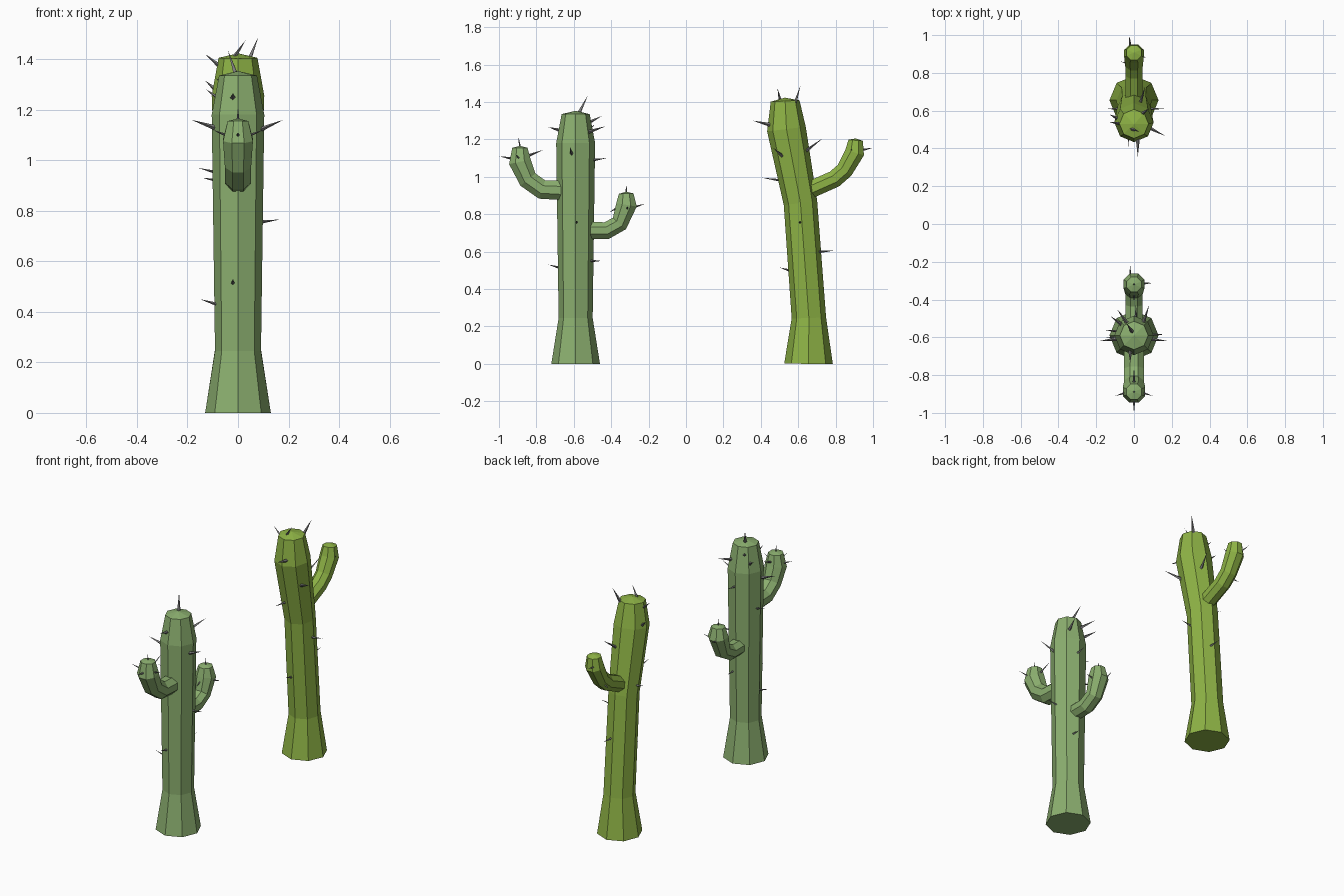
import bpy, bmesh, math
from mathutils import Vector


def material(name, rgb):
    m = bpy.data.materials.new(name)
    m.diffuse_color = (*rgb, 1)
    return m


SAGE = material("sage_green", (0.26, 0.43, 0.16))
LIME = material("lime_green", (0.27, 0.45, 0.06))
GREY = material("spine_grey", (0.2, 0.2, 0.2))


def finish(bm, name, mat):
    bmesh.ops.recalc_face_normals(bm, faces=bm.faces)
    me = bpy.data.meshes.new(name)
    bm.to_mesh(me)
    bm.free()
    me.materials.append(mat)
    ob = bpy.data.objects.new(name, me)
    bpy.context.collection.objects.link(ob)
    return ob


def stem(name, path, mat, phase=0.0, cap=0.018, sides=8):
    """Faceted tube along (y, z, radius) points, with a shallow pointed cap."""
    bm = bmesh.new()
    pts = [Vector((0, y, z)) for y, z, r in path]
    rings = []
    for i, p in enumerate(pts):
        t = Vector((0, 0, 0))
        if i > 0:
            t += (p - pts[i - 1]).normalized()
        if i < len(pts) - 1:
            t += (pts[i + 1] - p).normalized()
        t.normalize()
        u, n = Vector((1, 0, 0)), Vector((0, t.z, -t.y))
        ring = []
        for k in range(sides):
            a = math.tau * k / sides + phase
            ring.append(bm.verts.new(p + path[i][2] * (u * math.cos(a) + n * math.sin(a))))
        rings.append(ring)
    for a, b in zip(rings, rings[1:]):
        for k in range(sides):
            j = (k + 1) % sides
            bm.faces.new((a[k], a[j], b[j], b[k]))
    bm.faces.new(rings[0][::-1])
    tip = bm.verts.new(pts[-1] + t * cap)
    for k in range(sides):
        bm.faces.new((rings[-1][k], rings[-1][(k + 1) % sides], tip))
    return finish(bm, name, mat)


def spines(name, pairs, radius):
    """Thin four-sided thorns from base to tip."""
    bm = bmesh.new()
    for base, tip in pairs:
        b, p = Vector(base), Vector(tip)
        d = (p - b).normalized()
        b -= d * 0.012
        rot = d.to_track_quat('Z', 'Y')
        ring = [bm.verts.new(b + rot @ Vector((radius * math.cos(k * math.pi / 2),
                                               radius * math.sin(k * math.pi / 2), 0)))
                for k in range(4)]
        top = bm.verts.new(p)
        bm.faces.new(ring[::-1])
        for k in range(4):
            bm.faces.new((ring[k], ring[(k + 1) % 4], top))
    return finish(bm, name, GREY)


HALF = math.pi / 8

# Straight cactus: trunk and two arms
stem("straight_trunk", [(-.59, 0, .13), (-.59, .245, .091), (-.59, 1.18, .104), (-.59, 1.335, .075)], SAGE)
stem("straight_front_arm", [(-.62, .925, .056), (-.77, .932, .056), (-.845, .985, .056),
                            (-.888, 1.08, .064), (-.888, 1.155, .044)], SAGE, HALF, .01)
stem("straight_back_arm", [(-.56, .712, .05), (-.425, .712, .05), (-.356, .75, .05),
                           (-.318, .85, .06), (-.32, .91, .042)], SAGE, HALF, .01)

# Leaning cactus: trunk and one arm
stem("leaning_trunk", [(.655, 0, .13), (.657, .245, .092), (.612, .86, .09),
                       (.537, 1.255, .104), (.53, 1.405, .077)], LIME)
stem("leaning_arm", [(.64, .92, .05), (.794, .988, .05), (.848, 1.035, .05),
                     (.902, 1.13, .056), (.907, 1.195, .042)], LIME, HALF, .01)

# Large spines near the crowns
spines("straight_crown_spines", [
    ((-.01, -.57, 1.345), (-.04, -.525, 1.435)),
    ((.085, -.61, 1.12), (.18, -.62, 1.16)),
    ((-.095, -.61, 1.13), (-.185, -.62, 1.16)),
    ((-.07, -.53, 1.24), (-.127, -.487, 1.28)),
    ((.05, -.52, 1.24), (.08, -.43, 1.27)),
    ((-.04, -.52, 1.29), (-.09, -.45, 1.325)),
    ((-.02, -.68, 1.25), (-.02, -.735, 1.265)),
], .011)
spines("leaning_crown_spines", [
    ((-.02, .505, 1.40), (.03, .489, 1.475)),
    ((.045, .585, 1.40), (.08, .612, 1.487)),
    ((-.07, .53, 1.37), (-.13, .54, 1.42)),
    ((-.09, .56, 1.28), (-.13, .58, 1.315)),
    ((.02, .44, 1.28), (.02, .357, 1.30)),
    ((.08, .51, 1.115), (.165, .466, 1.155)),
    ((.03, .63, 1.13), (.06, .73, 1.205)),
], .011)

# Smaller spines down the trunks
spines("straight_trunk_spines", [
    ((-.08, -.57, .95), (-.16, -.56, .97)),
    ((.01, -.49, 1.09), (.01, -.425, 1.10)),
    ((.09, -.585, .755), (.163, -.585, .765)),
    ((-.02, -.68, .515), (-.02, -.735, .53)),
    ((.03, -.505, .55), (.03, -.45, .55)),
    ((-.085, -.6, .43), (-.15, -.6, .45)),
], .008)
spines("leaning_trunk_spines", [
    ((-.03, .51, .98), (-.03, .405, .995)),
    ((.085, .61, .755), (.16, .61, .765)),
    ((.02, .72, .60), (.02, .79, .605)),
    ((-.02, .55, .50), (-.02, .5, .515)),
    ((-.085, .61, .92), (-.14, .61, .93)),
], .008)

# Spines on the arms
spines("arm_spines", [
    ((0, -.888, 1.16), (0, -.895, 1.21)),
    ((0, -.945, 1.10), (0, -1.0, 1.11)),
    ((.05, -.895, 1.10), (.10, -.91, 1.12)),
    ((-.05, -.895, 1.10), (-.10, -.91, 1.12)),
    ((0, -.825, 1.12), (0, -.76, 1.145)),
    ((0, -.32, .915), (0, -.318, .958)),
    ((-.02, -.27, .84), (-.02, -.22, .855)),
    ((.05, -.315, .83), (.10, -.312, .84)),
    ((0, -.375, .83), (0, -.41, .81)),
    ((-.02, .95, 1.145), (-.025, 1.0, 1.155)),
    ((.04, .89, 1.14), (.065, .88, 1.15)),
    ((-.035, .85, 1.0), (-.07, .86, .99)),
], .007)
